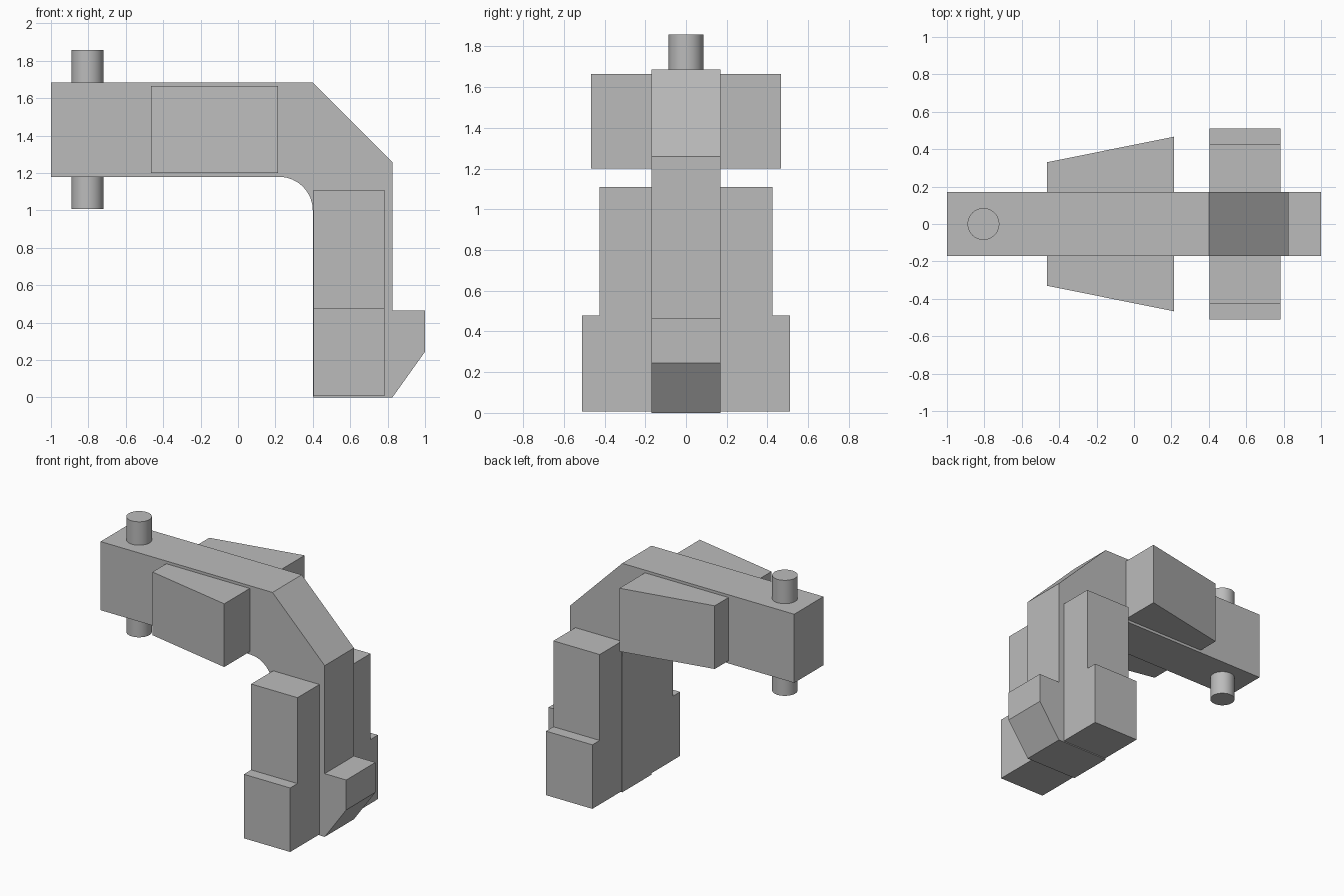
import bpy
import bmesh
from math import sin, cos, pi
from mathutils import Vector

cube = bpy.data.objects.get("Cube")
if cube:
    bpy.data.objects.remove(cube, do_unlink=True)

grey = bpy.data.materials.new("plain grey")
grey.use_nodes = True
grey.diffuse_color = (0.5, 0.5, 0.5, 1)
grey.node_tree.nodes["Principled BSDF"].inputs["Base Color"].default_value = (0.5, 0.5, 0.5, 1)


def finish(name, bm):
    """Turn a bmesh into a grey object."""
    bmesh.ops.recalc_face_normals(bm, faces=bm.faces)
    mesh = bpy.data.meshes.new(name)
    bm.to_mesh(mesh)
    bm.free()
    mesh.materials.append(grey)
    obj = bpy.data.objects.new(name, mesh)
    bpy.context.collection.objects.link(obj)
    return obj


def prism(name, points, direction):
    """Extrude a closed outline along a direction."""
    bm = bmesh.new()
    face = bm.faces.new([bm.verts.new(p) for p in points])
    result = bmesh.ops.extrude_face_region(bm, geom=[face], use_keep_orig=True)
    verts = [g for g in result["geom"] if isinstance(g, bmesh.types.BMVert)]
    bmesh.ops.translate(bm, verts=verts, vec=Vector(direction))
    return finish(name, bm)


HALF = 0.17  # half thickness of the arm

# Bent arm with a chamfered outer corner, rounded inner corner and toe
radius = 0.18
fillet = [(0.22 + radius * cos(a), 1.0 + radius * sin(a))
          for a in (i * pi / 16 for i in range(9))]
outline = [(-1, 1.18), (-1, 1.685), (0.4, 1.685), (0.825, 1.26), (0.825, 0.465),
           (1, 0.465), (1, 0.245), (0.825, 0), (0.4, 0)] + fillet
prism("bent_arm", [(x, -HALF, z) for x, z in outline], (0, 2 * HALF, 0))

# Tapered cheek and stepped leg pad on each side
wing = [(-0.465, HALF), (-0.465, 0.33), (0.215, 0.467), (0.215, HALF)]
step = [(HALF, 0.007), (0.51, 0.007), (0.51, 0.478), (0.425, 0.478),
        (0.425, 1.11), (HALF, 1.11)]
for side, s in (("back", 1), ("front", -1)):
    prism(side + "_tapered_cheek", [(x, s * y, 1.2) for x, y in wing], (0, 0, 0.465))
    prism(side + "_stepped_pad", [(0.405, s * y, z) for y, z in step], (0.377, 0, 0))

# Round pin through the free end
bpy.ops.mesh.primitive_cylinder_add(vertices=48, radius=0.085, depth=0.85,
                                    location=(-0.805, 0, 1.432))
pin = bpy.context.object
pin.name = "hinge_pin"
pin.data.materials.append(grey)
bpy.ops.object.shade_smooth_by_angle()
